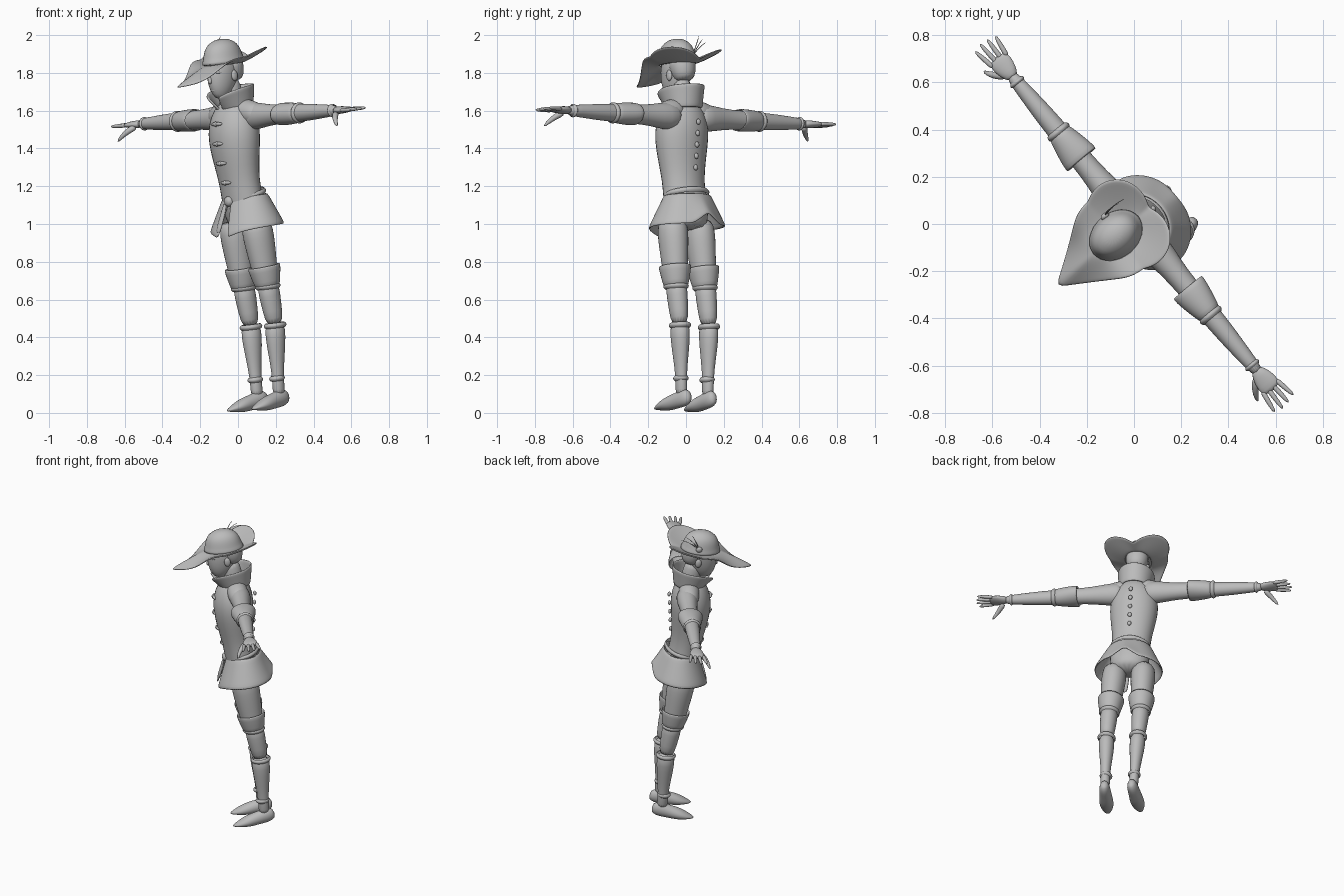
import bpy
from math import sin, cos, pi, radians
from mathutils import Matrix, Vector

if "Cube" in bpy.data.objects:
    bpy.data.objects.remove(bpy.data.objects["Cube"])

grey = bpy.data.materials.new("clay_grey")
grey.use_nodes = True
grey.diffuse_color = (.5, .5, .5, 1)
grey.node_tree.nodes["Principled BSDF"].inputs["Base Color"].default_value = grey.diffuse_color

# The figure is turned, leans forward and slightly sideways
POSE = (Matrix.Translation((.167, .048, .02)) @ Matrix.Rotation(radians(-50), 4, 'Z')
        @ Matrix.Rotation(.11, 4, 'X') @ Matrix.Rotation(-.045, 4, 'Y'))
SEGMENTS = 16


def skin(name, rows, closed=True, caps=True, thickness=0, mirror=False):
    """Smooth surface through rows of points."""
    count = len(rows[0])
    verts = [point for row in rows for point in row]
    faces = []
    for i in range(len(rows) - 1):
        for j in range(count if closed else count - 1):
            near, far = i * count, (i + 1) * count
            following = (j + 1) % count
            faces.append((near + j, near + following, far + following, far + j))
    if closed and caps:
        faces.append(tuple(reversed(range(count))))
        faces.append(tuple(range(len(verts) - count, len(verts))))
    mesh = bpy.data.meshes.new(name)
    mesh.from_pydata(verts, [], faces)
    mesh.materials.append(grey)
    mesh.shade_smooth()
    part = bpy.data.objects.new(name, mesh)
    bpy.context.collection.objects.link(part)
    part.matrix_world = POSE
    if mirror:
        part.modifiers.new("mirror", 'MIRROR').use_mirror_merge = False
    if thickness:
        solid = part.modifiers.new("thickness", 'SOLIDIFY')
        solid.thickness = thickness
        solid.offset = 0
    subdivision = part.modifiers.new("smooth", 'SUBSURF')
    subdivision.levels = subdivision.render_levels = 1


def limb(name, start, end, radii, depth=1, end_depth=None, bend=(0, 0, 0), **options):
    """Tube with evenly spaced radii; depth scales it front to back (or upward if it runs forward)."""
    start, end, bend = Vector(start), Vector(end), Vector(bend)
    along = (end - start).normalized()
    guide = Vector((0, 0, 1)) if abs(along.y) > .7 else Vector((0, 1, 0))
    deep = (guide - along * guide.dot(along)).normalized()
    wide = deep.cross(along)
    end_depth = end_depth or depth
    rows = []
    for i, radius in enumerate(radii):
        t = i / (len(radii) - 1)
        centre = start.lerp(end, t) + bend * sin(pi * t)
        ratio = depth + (end_depth - depth) * t
        angles = [2 * pi * k / SEGMENTS for k in range(SEGMENTS)]
        rows.append([centre + radius * (wide * cos(a) + deep * ratio * sin(a)) for a in angles])
    skin(name, rows, **options)


def strap(name, centre, direction, radius, depth=1, width=.014, raised=.009, **options):
    """Rounded ring around a limb."""
    centre, reach = Vector(centre), Vector(direction).normalized() * width
    outer = radius + raised
    limb(name, centre - reach, centre + reach, [radius, outer, outer, radius],
         depth, caps=False, **options)


def ball(name, centre, width, height, depth=1, **options):
    """Ellipsoid."""
    rise = Vector((0, 0, height))
    radii = [width * (1 - (i / 4 - 1) ** 2 * .98) ** .5 for i in range(9)]
    limb(name, Vector(centre) - rise, Vector(centre) + rise, radii, depth, **options)


def open_sheet(name, inner, outer, shift, gap, gap_growth, edge):
    """Flared cloth ring, split in front; inner and outer are (width, depth, height)."""
    rows = []
    for i in range(6):
        t = i / 5
        opening = gap + gap_growth * t
        width, depth, height = Vector(inner).lerp(Vector(outer), t)
        row = []
        for k in range(41):
            u = k / 40
            angle = -pi / 2 + opening + 2 * (pi - opening) * u
            front = abs(2 * u - 1)
            row.append((width * cos(angle), depth * sin(angle) - shift * t,
                        height + t * edge(front)))
        rows.append(row)
    skin(name, rows, closed=False, thickness=.012)


# Jacket body with sloping shoulders
limb("jacket", (0, 0, .95), (0, -.01, 1.66),
     [.11, .13, .125, .123, .135, .15, .158, .14, .075], .78, .85, bend=(0, -.028, 0))
limb("shoulder", (.03, 0, 1.595), (.2, .01, 1.555), [.065, .068, .064, .05], 1, mirror=True)

# Split skirt with a notch at the back
open_sheet("jacket_skirt", (.128, .1, 1.14), (.215, .18, .97), .012, .06, .12,
           lambda front: .06 * max(0, 1 - 7 * front) - .04 * front ** 6)

# Belt, buckle and hanging tail
strap("belt", (0, -.006, 1.145), (0, -.18, 1), .125, .84)
limb("belt_buckle", (0, -.1, 1.12), (0, -.14, 1.12), [.03, .03, .02])
limb("belt_tail", (-.02, -.12, 1.12), (-.05, -.18, .95), [.012, .016, .018], .6)

# Front closures and studs along the spine
for i in range(4):
    height = 1.22 + .105 * i
    front = -.12 - .026 * sin(i * .8)
    limb("closure_bar", (-.045, front, height), (.045, front, height), [.008, .012, .008],
         bend=(0, -.01, 0))
    ball("closure_knob", (0, front - .008, height), .012, .014)
for i in range(5):
    ball("spine_stud", (0, .078 + .009 * i, 1.28 + .06 * i), .013, .016, .8)

# Standing collar, open at the front
open_sheet("collar", (.09, .09, 1.6), (.112, .135, 1.725), .022, .1, .3,
           lambda front: -.05 * front ** 3)

# Neck and head
limb("neck", (0, 0, 1.58), (0, -.02, 1.77), [.055, .05, .05], 1.2)
limb("head", (0, -.095, 1.66), (0, -.04, 1.89), [.022, .05, .062, .068, .068, .055], 1.4)
limb("nose", (0, -.135, 1.805), (0, -.158, 1.75), [.007, .011, .014, .01])
limb("lips", (-.025, -.128, 1.712), (.025, -.128, 1.712), [.004, .008, .004], bend=(0, -.016, 0))
limb("brow", (.01, -.14, 1.805), (.055, -.105, 1.805), [.006, .008, .005],
     bend=(.008, -.01, .004), mirror=True)
ball("ear", (.066, -.035, 1.78), .012, .03, 1.7, mirror=True)
limb("hair", (0, .015, 1.745), (0, -.01, 1.87), [.045, .066, .073, .074])

# Hat brim: long point in front, two raised lobes behind
HAT = Vector((0, -.045, 1.845))
rows = []
for i in range(7):
    t = i / 6
    row = []
    for k in range(64):
        angle = 2 * pi * k / 64
        forward, side = cos(angle), abs(sin(angle))
        front, rear = max(0, forward), max(0, -forward)
        lobe = rear * side
        pointed = forward > .53
        reach = .35 / (forward + 1.6 * side) if pointed else .185 + .11 * lobe
        lift = .03 - .12 * front ** 3 + .1 * lobe - .02 * rear
        rim = Vector((sin(angle) * reach, -forward * reach, lift))
        base = Vector((sin(angle) * .08, -forward * .11, 0))
        point = base.lerp(rim, t)
        point.z = lift * t ** 1.2
        row.append(HAT + point)
    rows.append(row)
skin("hat_brim", rows, caps=False, thickness=.01)

# Hat crown, spreading softly into the brim
UP = Vector((0, 0, 1))
limb("hat_crown", HAT - UP * .005, HAT + UP * .135, [.108, .096, .09, .085, .077, .062, .025], 1.3)

# Ornament with thin plumes on the right of the hat
ORNAMENT = HAT + Vector((-.09, .02, .045))
ball("hat_ornament", ORNAMENT, .014, .02, 1.5)
for i in range(3):
    tip = ORNAMENT + Vector((0, .06 + .03 * i, .1 - .02 * i))
    limb("plume_strand", ORNAMENT, tip, [.003, .002, .002, .001], bend=(-.01, 0, .015))


# Arms, described by distance outward from the body
def on_arm(distance, forward=0, rise=0):
    return Vector((distance, .015 - forward, 1.555 + rise))


OUT = Vector((1, 0, 0))
limb("arm", on_arm(.05), on_arm(.83),
     [.075, .075, .058, .052, .05, .047, .042, .034, .027], .9, 1, mirror=True)
limb("elbow_cuff", on_arm(.35), on_arm(.5), [.056, .056, .053, .048], 1.4, 1,
     caps=False, thickness=.01, mirror=True)
strap("forearm_strap", on_arm(.505), OUT, .049, mirror=True)
strap("wrist_strap", on_arm(.78), OUT, .029, width=.01, raised=.008, mirror=True)

# Hands
limb("palm", on_arm(.8), on_arm(.92), [.02, .021, .018, .013], 1.2, 3.5, mirror=True)
for i in range(4):
    spread = .025 * (1.5 - i)
    length = .12 - .012 * abs(i - 1.3)
    limb("finger", on_arm(.89, spread), on_arm(.89 + length, spread * 1.45),
         [.0115, .011, .01, .006], mirror=True)
limb("thumb", on_arm(.83, .02, -.01), on_arm(.91, .09, -.08), [.018, .016, .012, .006],
     bend=(0, -.01, .005), mirror=True)

# Legs
HIP, KNEE, SHIN, ANKLE = map(Vector, ((.09, -.025, 1.02), (.1, 0, .65), (.1, .02, .44), (.09, 0, .06)))
limb("thigh", HIP, KNEE, [.07, .08, .076, .07, .063, .057], 1.12, mirror=True)
limb("calf", KNEE + UP * .03, SHIN, [.056, .055, .049, .043], 1.1, mirror=True)
limb("shin", SHIN + UP * .02, ANKLE, [.05, .05, .042, .033, .028, .033], 1.15, mirror=True)
limb("knee_cuff", KNEE, KNEE.lerp(HIP, .3), [.06, .071, .083], 1.08,
     caps=False, thickness=.01, mirror=True)
strap("knee_strap", KNEE, UP, .058, 1.08, mirror=True)
strap("calf_strap", SHIN, UP, .05, 1.1, mirror=True)
strap("ankle_strap", ANKLE + UP * .1, UP, .032, 1.1, mirror=True)

# Feet
limb("foot", (.085, .065, .062), (.105, -.205, .018),
     [.02, .034, .037, .04, .045, .045, .034, .012], 1.55, .35, mirror=True)
